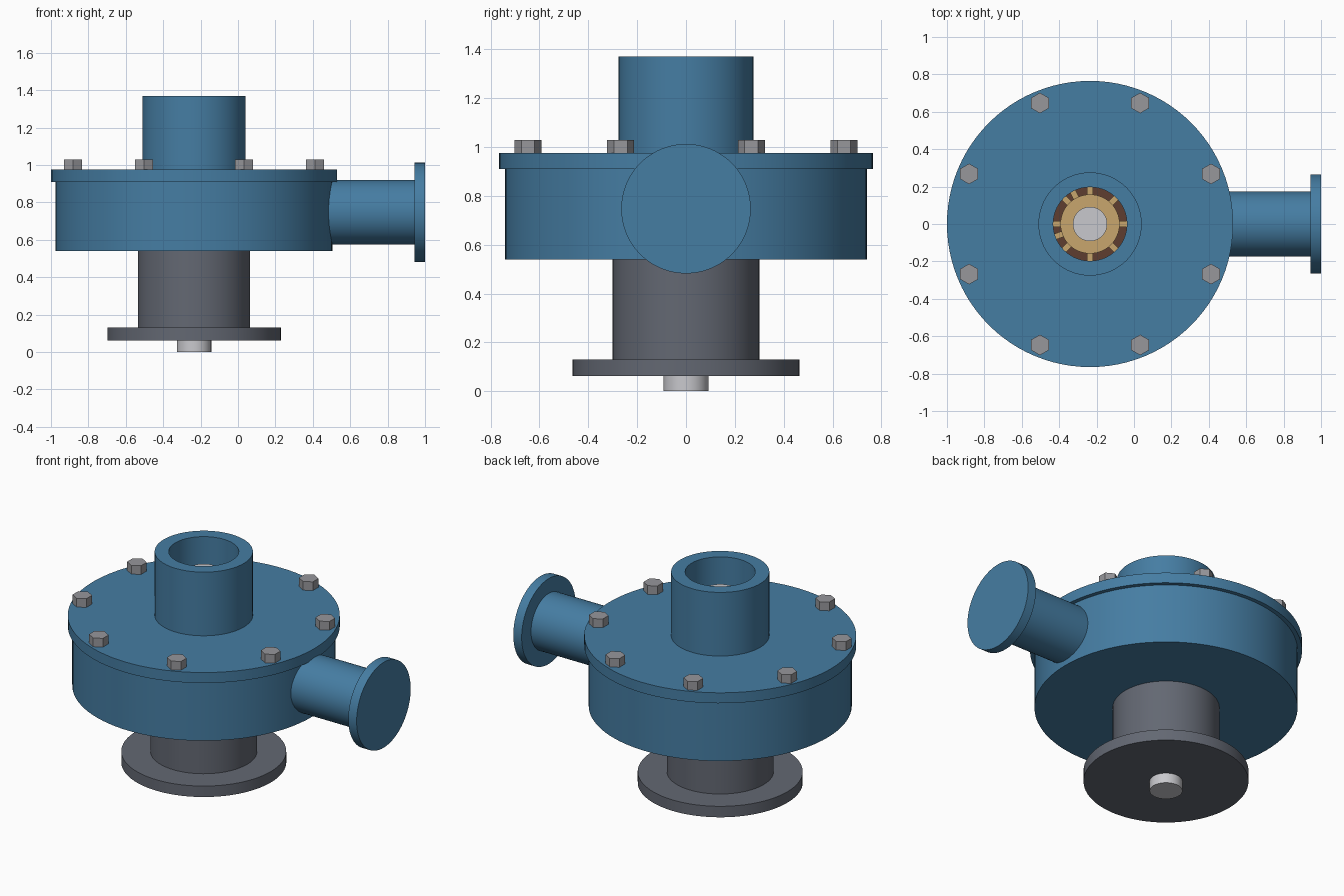
import bpy, bmesh, math
from mathutils import Matrix

if "Cube" in bpy.data.objects:
    bpy.data.objects.remove(bpy.data.objects["Cube"])

CX = -0.235          # pump axis
SEGS = 96


def material(name, rgb):
    m = bpy.data.materials.new(name)
    m.diffuse_color = (*rgb, 1)
    m.use_nodes = True
    m.node_tree.nodes["Principled BSDF"].inputs["Base Color"].default_value = m.diffuse_color
    return m


BLUE = material("blue paint", (0.060, 0.205, 0.365))
GREY = material("motor grey", (0.125, 0.138, 0.170))
STEEL = material("bolt steel", (0.31, 0.31, 0.33))
BRIGHT = material("polished steel", (0.58, 0.58, 0.61))
BRASS = material("brass", (0.58, 0.38, 0.155))
BROWN = material("brown bronze", (0.114, 0.048, 0.030))


def finish(name, bm, mat, smooth=True):
    bmesh.ops.recalc_face_normals(bm, faces=bm.faces)
    me = bpy.data.meshes.new(name)
    bm.to_mesh(me)
    bm.free()
    me.materials.append(mat)
    ob = bpy.data.objects.new(name, me)
    bpy.context.collection.objects.link(ob)
    if smooth:
        bpy.ops.object.select_all(action='DESELECT')
        ob.select_set(True)
        bpy.context.view_layer.objects.active = ob
        bpy.ops.object.shade_smooth_by_angle(angle=math.radians(30))
    return ob


def lathe(name, profile, mat):
    """Spin a closed (radius, z) outline around the pump axis."""
    bm = bmesh.new()
    vs = [bm.verts.new((r, 0, z)) for r, z in profile]
    es = [bm.edges.new((vs[i], vs[(i + 1) % len(vs)])) for i in range(len(vs))]
    bmesh.ops.spin(bm, geom=vs + es, cent=(0, 0, 0), axis=(0, 0, 1),
                   angle=math.tau, steps=SEGS)
    bmesh.ops.remove_doubles(bm, verts=bm.verts, dist=1e-5)
    bmesh.ops.transform(bm, matrix=Matrix.Translation((CX, 0, 0)), verts=bm.verts)
    return finish(name, bm, mat)


def cylinder(name, r, a, b, mat, axis='Z', z=0.0):
    """Solid cylinder from a to b, upright or along x at height z."""
    bm = bmesh.new()
    bmesh.ops.create_cone(bm, cap_ends=True, segments=SEGS, radius1=r,
                          radius2=r, depth=b - a)
    if axis == 'Z':
        mat4 = Matrix.Translation((CX, 0, (a + b) / 2))
    else:
        mat4 = Matrix.Translation(((a + b) / 2, 0, z)) @ Matrix.Rotation(math.pi / 2, 4, 'Y')
    bmesh.ops.transform(bm, matrix=mat4, verts=bm.verts)
    return finish(name, bm, mat)


# Motor stand and through shaft
cylinder("motor_flange", 0.464, 0.062, 0.13, GREY)
cylinder("motor_housing", 0.30, 0.13, 0.54, GREY)
cylinder("shaft", 0.092, 0.0, 1.25, BRIGHT)

# Hollow casing bowl
lathe("casing", [(0.05, 0.54), (0.74, 0.54), (0.74, 0.91), (0.66, 0.91),
                 (0.66, 0.60), (0.05, 0.60)], BLUE)

# Lid with open inlet pipe
lathe("lid", [(0.197, 0.91), (0.765, 0.91), (0.765, 0.975), (0.197, 0.975)], BLUE)
lathe("inlet_pipe", [(0.197, 0.975), (0.276, 0.975), (0.276, 1.37), (0.197, 1.37)], BLUE)

# Side outlet with closed flange
cylinder("outlet_pipe", 0.173, 0.43, 0.945, BLUE, 'X', 0.747)
cylinder("outlet_flange", 0.265, 0.943, 1.0, BLUE, 'X', 0.747)

# Impeller
cylinder("impeller_disc", 0.56, 0.62, 0.66, BROWN)
cylinder("impeller_hub", 0.158, 0.66, 0.88, BRASS)
bm = bmesh.new()
for deg in [45 * k for k in range(8)] + [118, 200]:
    length = 0.40 if deg % 45 == 0 else 0.10
    m = (Matrix.Translation((CX, 0, 0.76)) @ Matrix.Rotation(math.radians(deg), 4, 'Z')
         @ Matrix.Translation((0.12 + length / 2, 0, 0))
         @ Matrix.Diagonal((length, 0.032, 0.21, 1)))
    bmesh.ops.create_cube(bm, size=1, matrix=m)
finish("impeller_vanes", bm, BRASS, smooth=False)

# Ring of hex lid bolts, all with a corner towards y
bm = bmesh.new()
for k in range(8):
    a = math.radians(22.5 + 45 * k)
    m = (Matrix.Translation((CX + 0.70 * math.cos(a), 0.70 * math.sin(a), 1.0015))
         @ Matrix.Rotation(math.pi / 2, 4, 'Z'))
    geo = bmesh.ops.create_cone(bm, cap_ends=True, segments=6, radius1=0.055,
                                radius2=0.055, depth=0.055)
    # put one corner exactly on +y
    v = geo["verts"][0].co
    fix = Matrix.Rotation(-math.atan2(v.y, v.x), 4, 'Z')
    bmesh.ops.transform(bm, matrix=m @ fix, verts=geo["verts"])
finish("lid_bolts", bm, STEEL, smooth=False)
